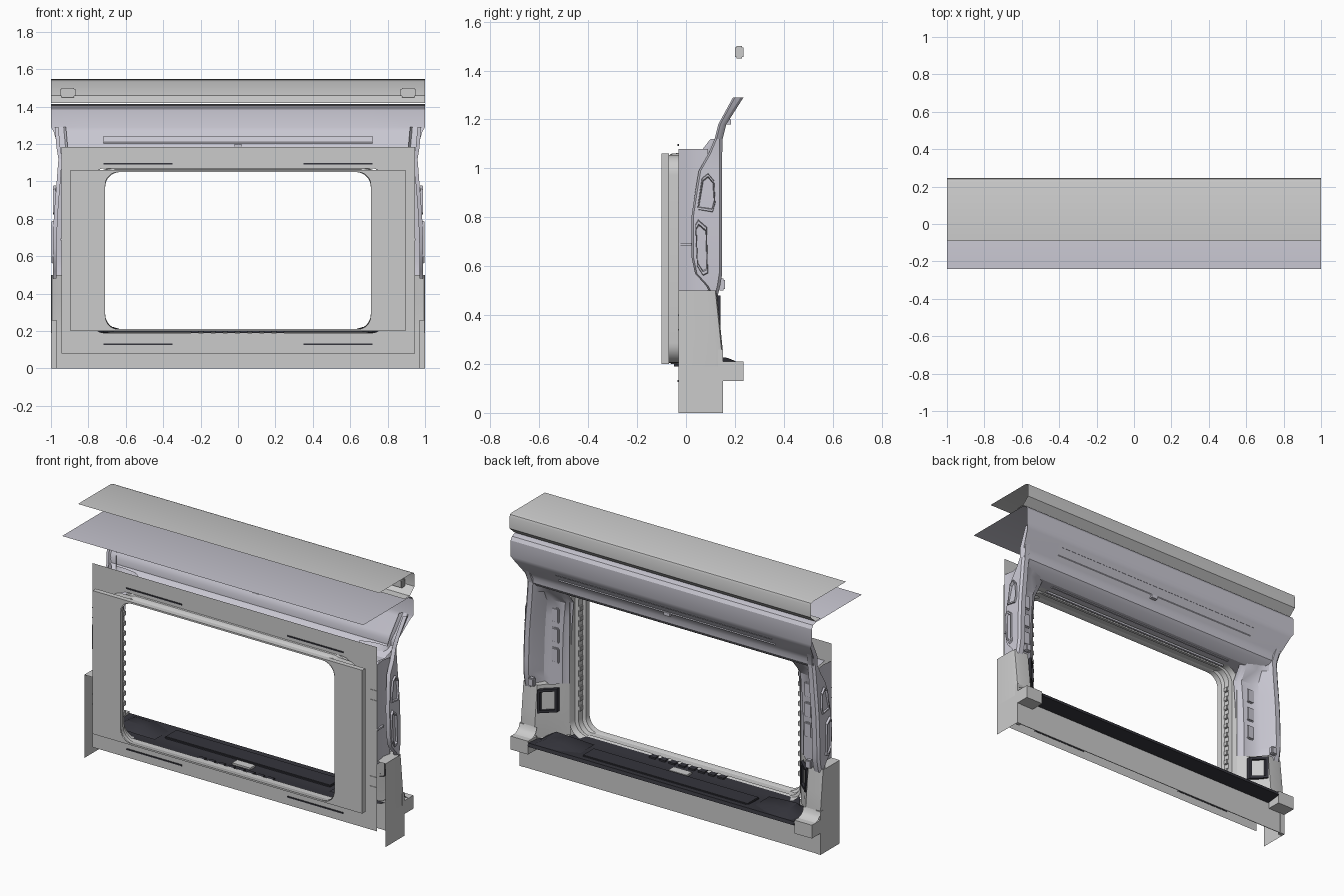
import bpy, bmesh, math

if "Cube" in bpy.data.objects:
    bpy.data.objects.remove(bpy.data.objects["Cube"])


def material(name, col):
    m = bpy.data.materials.new(name)
    m.diffuse_color = (*col, 1)
    m.use_nodes = True
    m.node_tree.nodes["Principled BSDF"].inputs["Base Color"].default_value = m.diffuse_color
    return m


TRIM = material("pale_trim", (0.58, 0.57, 0.64))
DARK = material("dark_plastic", (0.035, 0.035, 0.045))


def finish(name, bm, mat=None, mirror=False, thick=0, smooth=True):
    bmesh.ops.recalc_face_normals(bm, faces=bm.faces)
    me = bpy.data.meshes.new(name)
    bm.to_mesh(me)
    bm.free()
    ob = bpy.data.objects.new(name, me)
    bpy.context.collection.objects.link(ob)
    if mat:
        me.materials.append(mat)
    if smooth:
        bpy.ops.object.select_all(action='DESELECT')
        ob.select_set(True)
        bpy.context.view_layer.objects.active = ob
        bpy.ops.object.shade_smooth_by_angle(angle=math.radians(30))
    if mirror:
        ob.modifiers.new("Mirror", 'MIRROR')
    if thick:
        s = ob.modifiers.new("Solidify", 'SOLIDIFY')
        s.thickness = thick
        s.offset = 0
    return ob


def loft(name, rows, closed=False, **kw):
    """Skin a list of equally long point rows."""
    bm = bmesh.new()
    vs = [[bm.verts.new(p) for p in r] for r in rows]
    n = len(rows[0])
    for a, b in zip(vs, vs[1:]):
        for i in range(n if closed else n - 1):
            j = (i + 1) % n
            bm.faces.new((a[i], a[j], b[j], b[i]))
    return finish(name, bm, **kw)


def box(name, x, y, z, bevel=0.0, **kw):
    """Box from three (min, max) ranges."""
    bm = bmesh.new()
    bmesh.ops.create_cube(bm, size=1)
    for v in bm.verts:
        v.co = [(r[0] + r[1]) / 2 + c * (r[1] - r[0]) for c, r in zip(v.co, (x, y, z))]
    if bevel:
        bmesh.ops.bevel(bm, geom=bm.edges[:], offset=bevel, segments=2, affect='EDGES')
    return finish(name, bm, **kw)


def flat(name, loops, **kw):
    """Flat sheet bounded by an outer loop and any hole loops."""
    bm = bmesh.new()
    for lp in loops:
        vs = [bm.verts.new(p) for p in lp]
        for a, b in zip(vs, vs[1:] + vs[:1]):
            bm.edges.new((a, b))
    bmesh.ops.triangle_fill(bm, use_beauty=True, use_dissolve=False, edges=bm.edges[:])
    return finish(name, bm, **kw)


def rounded(hx, z0, z1, r, y, n=8):
    """Rounded rectangle in the xz plane at depth y."""
    out = []
    corners = ((hx - r, z1 - r), (r - hx, z1 - r), (r - hx, z0 + r), (hx - r, z0 + r))
    for q, (cx, cz) in enumerate(corners):
        for i in range(n + 1):
            a = math.pi / 2 * (q + i / n)
            out.append((cx + r * math.cos(a), y, cz + r * math.sin(a)))
    return out


def rect(hx, z0, z1, y):
    return [(hx, y, z0), (hx, y, z1), (-hx, y, z1), (-hx, y, z0)]


# Outer roof skin with its rolled rear edge
roof = [(-.09, 1.548), (.225, 1.548), (.24, 1.543), (.245, 1.53),
        (.245, 1.46), (.20, 1.42), (.15, 1.42)]
loft("roof_skin", [[(x, y, z) for y, z in roof] for x in (-1, -.91, .91, 1)])
box("roof_corner_bracket", (.87, .95), (.20, .235), (1.45, 1.50), bevel=.006, mirror=True)

# Ceiling liner running down into the window header: half width, y, z
liner = [(1, -.24, 1.413), (1, .20, 1.413), (1, .222, 1.405), (1, .235, 1.385),
         (1, .235, 1.29), (.985, .225, 1.265), (.96, .16, 1.175), (.95, .15, 1.15),
         (.95, .148, 1.12), (.93, .13, 1.10), (.92, .08, 1.07), (.90, -.03, 1.07)]
loft("ceiling_liner", [[(s * w, y, z) for w, y, z in liner] for s in (-1, -.72, .72, 1)],
     mat=TRIM)
loft("header_ridge", [[(x, y, z) for y, z in
     ((.21, 1.24), (.198, 1.244), (.178, 1.212), (.182, 1.196))] for x in (-.72, .72)], mat=TRIM)
box("header_clip", (-.02, .02), (.16, .185), (1.18, 1.20), mat=TRIM)

# Outer window frame plate with folded edge
hole = rounded(.71, .21, 1.05, .07, -.10)
flat("window_frame_plate", [rect(.895, .20, 1.06, -.10), hole])
loft("window_frame_edge", [rect(.895, .20, 1.06, y) for y in (-.10, -.07)], closed=True)
flat("window_frame_back", [rect(.895, .20, 1.06, -.07), rounded(.83, .205, 1.055, .08, -.07)])

# Body side plate behind it
flat("body_side_plate", [rect(.945, .08, 1.185, -.03), rounded(.80, .19, 1.07, .09, -.03)])
loft("frame_spacer", [rounded(.83, .205, 1.055, .08, y) for y in (-.07, -.03)], closed=True)
for z in (.13, 1.095):
    box("plate_slot", (.35, .72), (-.034, -.028), (z - .004, z + .004), mat=DARK, mirror=True)
for z in (.34, .40, .86, .92):
    box("plate_rib", (.90, .945), (-.033, -.03), (z - .003, z + .003), mirror=True)

# Stepped window reveal
steps = [(-.10, .71, .21, 1.05), (-.07, .714, .207, 1.053), (-.06, .73, .20, 1.06),
         (-.03, .735, .198, 1.063), (-.025, .755, .195, 1.068), (.01, .765, .19, 1.07)]
loft("window_reveal", [rounded(w, a, b, .08, y) for y, w, a, b in steps], closed=True)
for i in range(11):
    z = .33 + i * .06
    box("reveal_rib", (.722, .74), (-.058, -.03), (z, z + .03), bevel=.003, mirror=True)
for z in (1.04, 1.055):
    box("header_rail", (-.66, .66), (.0 + (z - 1.04) * 3, .012 + (z - 1.04) * 3),
        (z + .01, z + .022), mat=TRIM)

# Pillar trim: height, inward shift, front edge of outer face, depth of room face
pillar = [(.48, 0, .11, .13), (.52, 0, .09, .14), (.57, 0, .045, .148), (.64, 0, .03, .148),
          (.80, -.005, .03, .148), (.90, -.012, .045, .148), (.99, -.02, .06, .148),
          (1.06, -.025, .10, .148), (1.12, -.03, .125, .15), (1.18, -.02, .14, .165),
          (1.29, -.01, .20, .235)]
rows = []
for z, s, f, d in pillar:
    t = max(0, (z - .99) / .13) if z < 1.12 else 1
    rows.append([(x + s, y + t * k, z) for x, y, k in (
        (.765, .0, .10), (.785, .01, .10), (.80, .03, .09), (.87, .04, .09), (.90, .06, .07))]
        + [(.93 + s, d - .02, z), (.942 + s, d, z), (.972 + s, d, z), (.985 + s, d - .012, z),
           (.99 + s, f, z), (.97 + s, f - .008, z)])
loft("pillar_trim", rows[:-2], mat=TRIM, mirror=True)
loft("pillar_upper_edge", [r[5:] for r in rows[-3:]], mat=TRIM, mirror=True)


# Raised outlines and recess panels on the outer pillar face
def outline(name, pts, x):
    cy = sum(p[0] for p in pts) / len(pts)
    cz = sum(p[1] for p in pts) / len(pts)
    ring = lambda k, xx: [(xx, cy + (y - cy) * k, cz + (z - cz) * k) for y, z in pts]
    loft(name, [ring(1, x), ring(.96, x + .012), ring(.85, x + .012), ring(.78, x - .004)],
         closed=True, mat=TRIM, mirror=True, smooth=False)


outline("lower_pillar_outline", [(.045, .60), (.07, .56), (.09, .57), (.085, .76), (.05, .79),
                                 (.038, .77)], .986)
outline("upper_pillar_outline", [(.045, .83), (.11, .82), (.12, .86), (.115, .95), (.09, .98),
                                 (.065, .96)], .976)

# Inner pillar side wall between plate and trim
loft("pillar_side_wall", [[(.945, -.03, z), (.94, .0, z), (.935, .04, z), (.945, .09, z)]
                          for z in (.48, .69, .70, .92, 1.08)], mat=TRIM, mirror=True)
box("pillar_side_step", (.93, .95), (-.03, .03), (.685, .695), mat=TRIM, mirror=True)
for z in (.62, .74, .86):
    box("pillar_pad", (.815, .865), (.03, .046), (z, z + .09), bevel=.006, mat=TRIM, mirror=True)

# Lower quarter panel wrapping from side skin to room face
loft("lower_quarter_panel", [[(1, -.03, z), (1, d - .03, z), (.995, d - .005, z), (.97, d, z),
                              (.90, d, z), (.86, d - .05, z), (.80, .03, z), (.765, .0, z)]
                             for z, d in ((.19, .15), (.26, .15), (.36, .14), (.50, .125))],
     mirror=True)
flat("side_skin_lower", [[(1, -.03, 0), (1, .15, 0), (1, .15, .19), (1, -.03, .19)]], mirror=True)
flat("quarter_top", [[(1, -.03, .5), (1, .095, .5), (.97, .125, .5), (.90, .125, .5),
                      (.86, .075, .5), (.94, .03, .5), (.945, -.03, .5)]], mirror=True)
box("quarter_flange", (.97, 1), (.13, .152), (0, .26), mirror=True)

# Vent box set into the lower trim
loft("vent_frame", [[(x, y + (x - .85) * .9, z) for x, z in
     ((.85 - w, .41 - h), (.85 + w, .41 - h), (.85 + w, .41 + h), (.85 - w, .41 + h))]
    for w, h, y in ((.04, .07, .08), (.04, .07, .105), (.03, .055, .105), (.03, .055, .085))],
     closed=True, mat=DARK, mirror=True, smooth=False)
box("pillar_latch", (.90, .94), (.13, .16), (.50, .55), bevel=.006, mat=TRIM, mirror=True)

# Lower back wall and end boxes
box("lower_back_wall", (-.97, .97), (.146, .15), (0, .185))
box("end_box", (.885, 1), (.15, .235), (.13, .21), mirror=True)
loft("end_box_fillet", [[(x, y, z) for y, z in
     ((.15, .26), (.158, .235), (.175, .218), (.20, .21))] for x in (.885, 1)], mirror=True)

# Dark window sill with raised corners, ribs and a plate
sill = [(-.09, .70, .198), (-.03, .735, .196), (.02, .77, .19), (.06, .82, .188),
        (.14, .88, .194), (.235, .885, .20), (.24, .885, .18), (.15, .88, .165), (-.03, .73, .17)]
loft("window_sill", [[(s * w, y, z) for y, w, z in sill] for s in (-1, -.8, .8, 1)], mat=DARK)
box("sill_panel", (-.55, .55), (.09, .20), (.19, .204), bevel=.004, mat=DARK)
box("sill_label_plate", (-.06, .06), (.03, .08), (.188, .2))
for i in range(8):
    box("sill_rib", (-.25 + i * .065, -.21 + i * .065), (-.05, .0), (.19, .202), mat=DARK)
loft("sill_corner", [[(.58, y, .196), (.70, y, .196 + h), (.80, y, .20 + h), (.86, y, .196)]
                     for y, h in ((.04, .0), (.09, .035), (.17, .025), (.23, .0))],
     mat=DARK, mirror=True)
